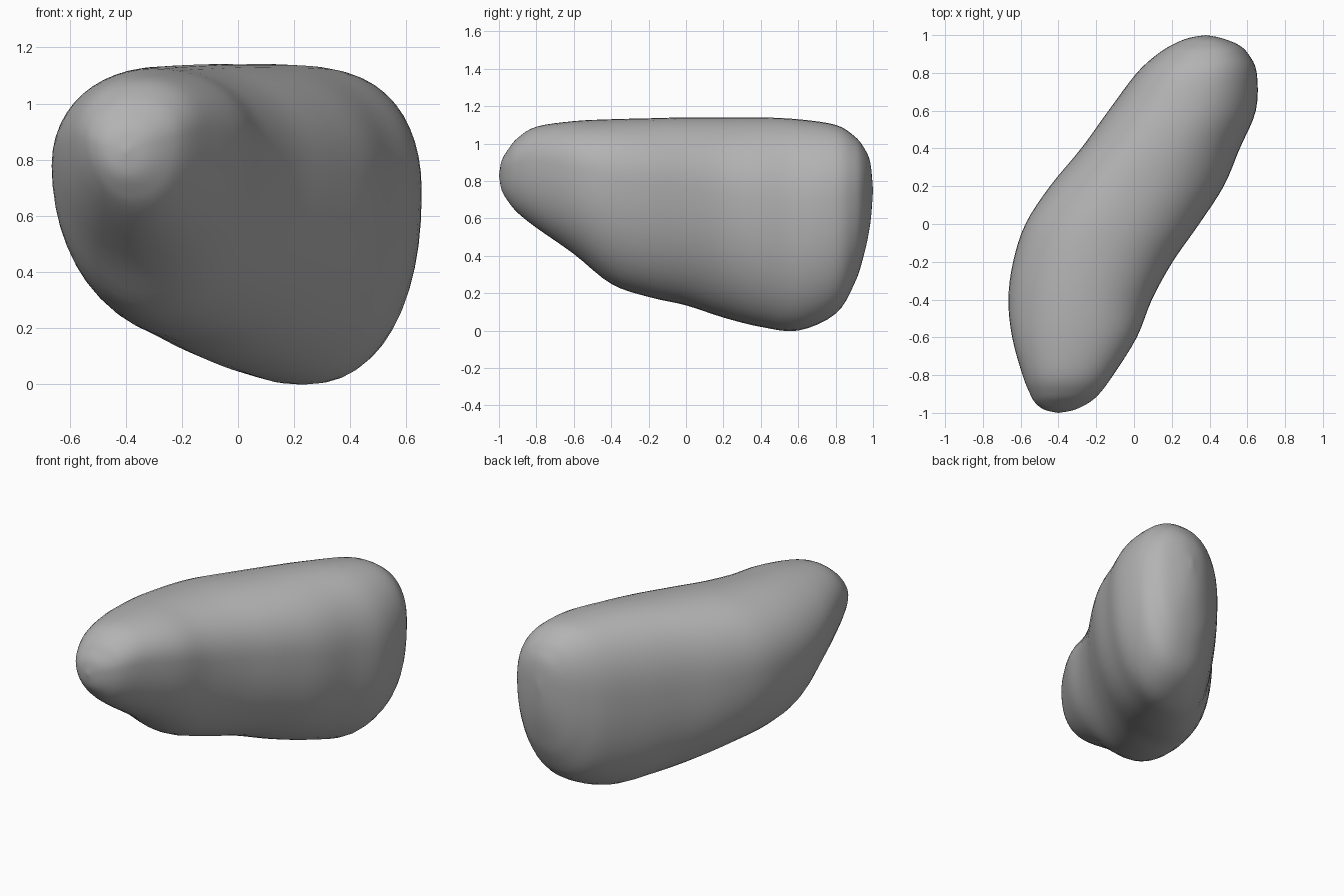
import bpy
import bmesh
import math

# Remove the default cube only
default_cube = bpy.data.objects.get("Cube")
if default_cube:
    bpy.data.objects.remove(default_cube, do_unlink=True)

# Cross-sections along the boulder: y, low x, high x, low z, high z
SECTIONS = [
    (-1, -.4, -.4, .83, .83),
    (-.985, -.47, -.32, .75, .91),
    (-.95, -.52, -.245, .69, .97),
    (-.9, -.55, -.185, .63, 1.03),
    (-.8, -.59, -.11, .55, 1.09),
    (-.6, -.645, .015, .41, 1.12),
    (-.4, -.665, .095, .25, 1.13),
    (-.2, -.64, .205, .18, 1.135),
    (0, -.575, .345, .135, 1.14),
    (.2, -.445, .475, .07, 1.14),
    (.4, -.28, .56, .02, 1.14),
    (.6, -.135, .645, 0, 1.13),
    (.8, .015, .65, .09, 1.1),
    (.9, .125, .605, .25, 1.04),
    (.95, .205, .55, .4, .98),
    (.985, .29, .46, .57, .9),
    (1, .38, .38, .75, .75),
]
RING_SIDES = 48
STEPS = 4


def catmull_rom(a, b, c, d, t):
    """Smooth blend from b to c."""
    return b + t / 2 * (c - a + t * (2 * a - 5 * b + 4 * c - d + t * (3 * (b - c) + d - a)))


def smooth_sections(sections):
    """Fill in extra sections between the listed ones."""
    last = len(sections) - 1
    result = []
    for i in range(last):
        neighbours = [sections[min(max(i + k, 0), last)] for k in (-1, 0, 1, 2)]
        for step in range(STEPS):
            result.append([catmull_rom(*values, step / STEPS) for values in zip(*neighbours)])
    result.append(list(sections[last]))
    return result


def signed_power(value, power):
    return math.copysign(abs(value) ** power, value)


def add_ring(bm, section):
    """Rounded section, widest above the middle, squarer toward the back."""
    y, low_x, high_x, low_z, high_z = section
    middle_x, half_width = (low_x + high_x) / 2, (high_x - low_x) / 2
    backness = min(max(y + .5, 0), 1)
    left_side = (2 / 2.2, .65 - .05 * backness)
    right_side = (2 / (2 + .3 * backness), .6)
    ring = []
    for side in range(RING_SIDES):
        angle = math.tau * side / RING_SIDES
        power, widest = left_side if math.cos(angle) > 0 else right_side
        across = signed_power(math.cos(angle), power)
        rise = signed_power(math.sin(angle), power)
        widest_z = low_z + (high_z - low_z) * widest
        height = high_z - widest_z if rise > 0 else widest_z - low_z
        ring.append(bm.verts.new((middle_x + half_width * across, y, widest_z + height * rise)))
    return ring


def build_boulder():
    bm = bmesh.new()
    sections = smooth_sections(SECTIONS)
    rings = [add_ring(bm, section) for section in sections[1:-1]]

    # Skin between neighbouring rings
    for near, far in zip(rings, rings[1:]):
        for i in range(RING_SIDES):
            j = (i + 1) % RING_SIDES
            bm.faces.new((near[i], near[j], far[j], far[i]))

    # Close both rounded ends with a single point
    for ring, section in ((rings[0], sections[0]), (rings[-1], sections[-1])):
        tip = bm.verts.new((section[1], section[0], section[3]))
        for i in range(RING_SIDES):
            bm.faces.new((ring[i], ring[(i + 1) % RING_SIDES], tip))

    bmesh.ops.recalc_face_normals(bm, faces=bm.faces)
    for face in bm.faces:
        face.smooth = True
    mesh = bpy.data.meshes.new("boulder")
    bm.to_mesh(mesh)
    bm.free()
    boulder = bpy.data.objects.new("boulder", mesh)
    bpy.context.collection.objects.link(boulder)
    return boulder


# Plain grey stone
stone = bpy.data.materials.new("stone_grey")
stone.use_nodes = True
grey = (.45, .45, .45, 1)
stone.diffuse_color = grey
shader = next(node for node in stone.node_tree.nodes if node.type == "BSDF_PRINCIPLED")
shader.inputs["Base Color"].default_value = grey

build_boulder().data.materials.append(stone)
